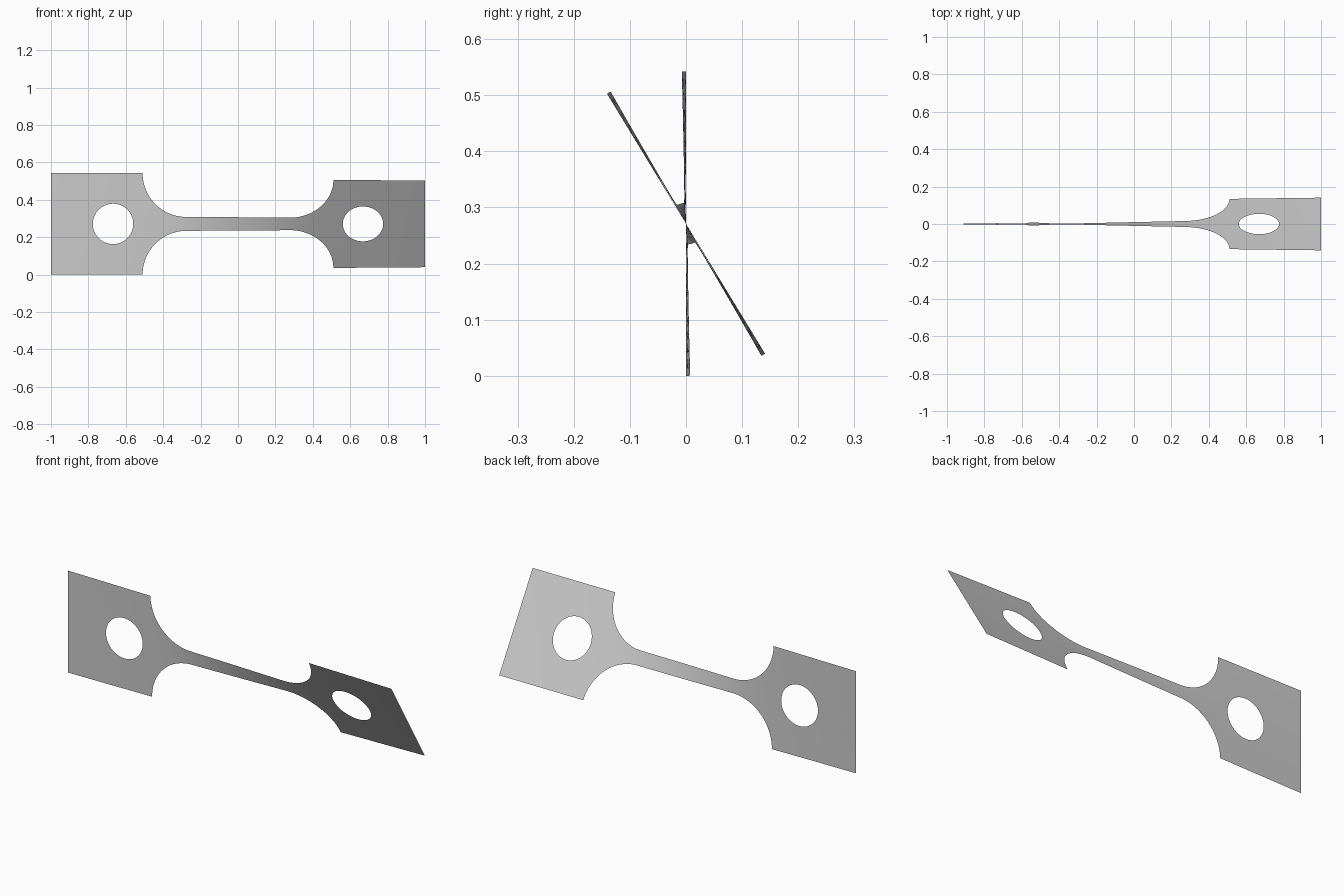
import bpy
import bmesh
import math

cube = bpy.data.objects.get("Cube")
if cube:
    bpy.data.objects.remove(cube)

HALF = 0.271        # half height of the end plates, also the axis height
NECK = 0.037        # half height of the narrow neck
RADIUS = HALF - NECK
SHOULDER = 0.51     # where plates meet the fillets
HOLE_X, HOLE_R = 0.668, 0.108
ROWS = 24
TWIST = math.radians(31.3)


def half_width(x):
    """Half height of the flat outline at x."""
    u = abs(x) - (SHOULDER - RADIUS)
    if u <= 0:
        return NECK
    if u >= RADIUS:
        return HALF
    return NECK + RADIUS - math.sqrt(RADIUS ** 2 - u ** 2)


# Twist builds up fastest where the strip is narrow
STEPS = 1000
angles = [0.0]
for i in range(STEPS):
    angles.append(angles[-1] + half_width(-1 + (2 * i + 1) / STEPS) ** -1.2)
angles = [TWIST * a / angles[-1] for a in angles]


def twisted(x, s):
    """Place flat outline point (x, s) on the twisted surface."""
    t = min(max((x + 1) / 2 * STEPS, 0), STEPS)
    i = min(int(t), STEPS - 1)
    a = angles[i] + (angles[i + 1] - angles[i]) * (t - i)
    return (x, -s * math.sin(a), HALF + s * math.cos(a))


def add_grid(bm, lines, closed=False):
    """Skin successive lines of (x, s) points with quads."""
    verts = [[bm.verts.new(twisted(*p)) for p in line] for line in lines]
    for a, b in zip(verts, verts[1:]):
        n = len(a)
        for j in range(n if closed else n - 1):
            k = (j + 1) % n
            bm.faces.new((a[j], a[k], b[k], b[j]))


bm = bmesh.new()

# Neck with its fillets
arc = [SHOULDER - RADIUS + RADIUS * math.sin(math.pi / 2 * i / 20) for i in range(21)]
inner = SHOULDER - RADIUS
straight = [-inner + 2 * inner * i / 30 for i in range(1, 30)]
columns = [-x for x in reversed(arc)] + straight + arc
add_grid(bm, [[(x, half_width(x) * (2 * j / ROWS - 1)) for j in range(ROWS + 1)]
              for x in columns])

# End plates: rings running from the round hole out to the rectangle
corners = [(SHOULDER, -HALF), (SHOULDER, HALF), (1, HALF), (1, -HALF)]
border = []
for (x0, s0), (x1, s1) in zip(corners, corners[1:] + corners[:1]):
    border += [(x0 + (x1 - x0) * j / ROWS, s0 + (s1 - s0) * j / ROWS)
               for j in range(ROWS)]
for side in (-1, 1):
    rings = []
    for r in range(7):
        ring = []
        for x, s in border:
            d = math.hypot(x - HOLE_X, s)
            f = HOLE_R / d + (1 - HOLE_R / d) * r / 6
            ring.append((side * (HOLE_X + (x - HOLE_X) * f), s * f))
        rings.append(ring)
    add_grid(bm, rings, closed=True)

# Weld the three regions into one sheet facing forward
bmesh.ops.remove_doubles(bm, verts=bm.verts, dist=0.0002)
bmesh.ops.recalc_face_normals(bm, faces=bm.faces)
if sum(f.normal.y for f in bm.faces) > 0:
    bmesh.ops.reverse_faces(bm, faces=bm.faces)

mesh = bpy.data.meshes.new("twisted_strip")
bm.to_mesh(mesh)
bm.free()
strip = bpy.data.objects.new("twisted_strip", mesh)
bpy.context.collection.objects.link(strip)

# Plain grey material
grey = bpy.data.materials.new("plain_grey")
grey.use_nodes = True
color = (0.6, 0.6, 0.6, 1)
grey.diffuse_color = color
grey.node_tree.nodes["Principled BSDF"].inputs["Base Color"].default_value = color
mesh.materials.append(grey)

bpy.ops.object.select_all(action='DESELECT')
strip.select_set(True)
bpy.context.view_layer.objects.active = strip
bpy.ops.object.shade_smooth_by_angle()
